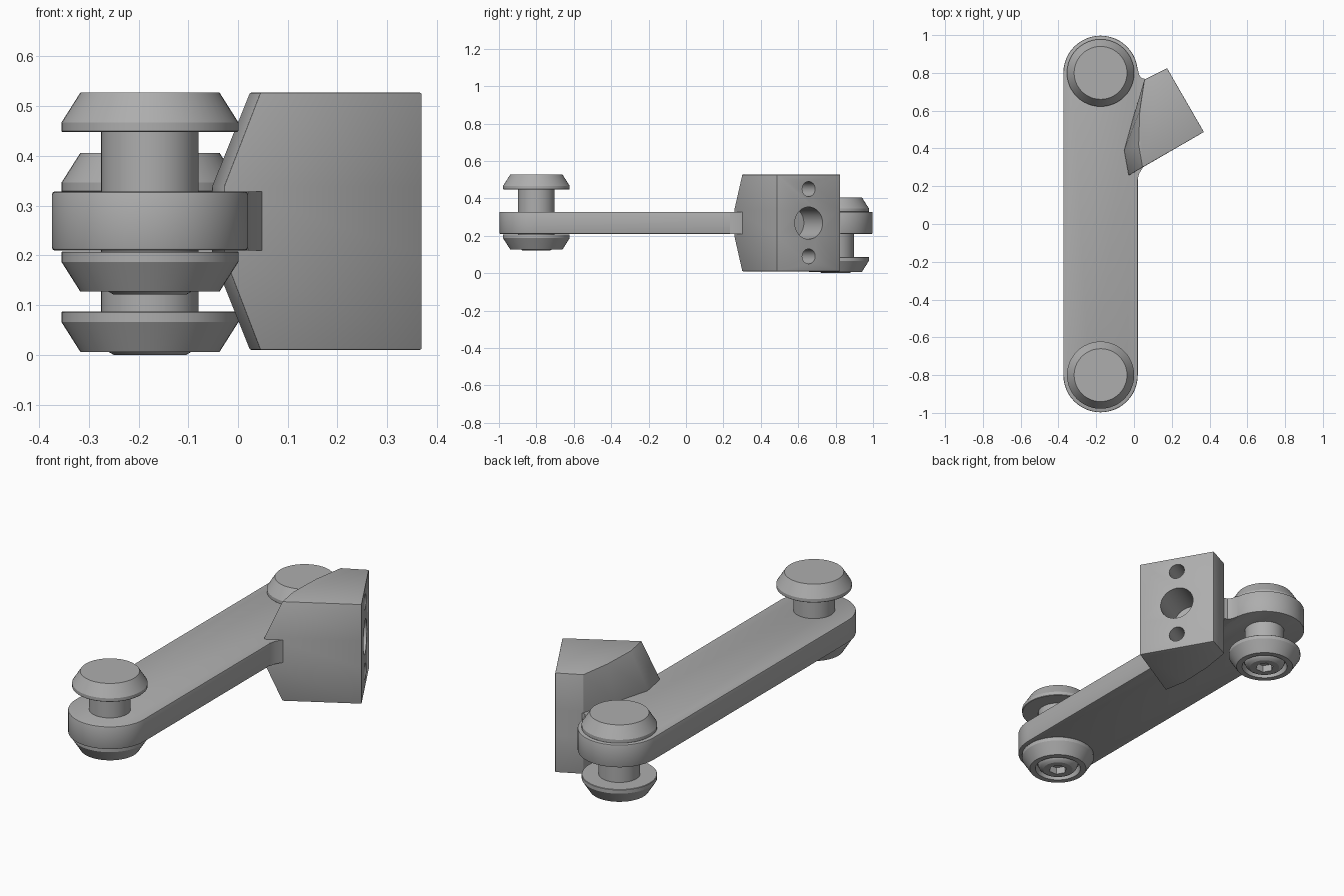
import bpy, bmesh, math
from mathutils import Vector, Matrix

cube = bpy.data.objects.get("Cube")
if cube:
    bpy.data.objects.remove(cube, do_unlink=True)

# One plain grey metal
grey = bpy.data.materials.new("metal_grey")
grey.use_nodes = True
colour = (0.42, 0.42, 0.42, 1)
grey.diffuse_color = colour
grey.node_tree.nodes["Principled BSDF"].inputs["Base Color"].default_value = colour

AXIS_X, END_Y = -0.177, 0.8
ARM_R, ARM_LOW, ARM_TOP = 0.197, 0.21, 0.328
SEGMENTS = 48


def add_object(name, bm):
    bmesh.ops.recalc_face_normals(bm, faces=bm.faces)
    mesh = bpy.data.meshes.new(name)
    bm.to_mesh(mesh)
    bm.free()
    mesh.materials.append(grey)
    obj = bpy.data.objects.new(name, mesh)
    bpy.context.collection.objects.link(obj)
    return obj


def loft(name, rings):
    """Skin a stack of equal-length rings and cap both ends."""
    bm = bmesh.new()
    loops = [[bm.verts.new(p) for p in ring] for ring in rings]
    n = len(loops[0])
    for low, high in zip(loops, loops[1:]):
        for i in range(n):
            j = (i + 1) % n
            bm.faces.new((low[i], low[j], high[j], high[i]))
    bm.faces.new(loops[0][::-1])
    bm.faces.new(loops[-1])
    return add_object(name, bm)


def prism(name, outline, low, high):
    return loft(name, [[(x, y, z) for x, y in outline] for z in (low, high)])


def lathe(name, profile, x, y, sides=SEGMENTS):
    """Turn a (radius, height) profile about a vertical axis."""
    turns = [2 * math.pi * i / sides for i in range(sides)]
    return loft(name, [[(x + r * math.cos(a), y + r * math.sin(a), z) for a in turns]
                       for r, z in profile])


def bake(obj):
    graph = bpy.context.evaluated_depsgraph_get()
    mesh = bpy.data.meshes.new_from_object(obj.evaluated_get(graph))
    obj.modifiers.clear()
    obj.data = mesh


def bevel(obj, width):
    mod = obj.modifiers.new("edge_round", "BEVEL")
    mod.width, mod.segments, mod.limit_method = width, 2, "ANGLE"
    mod.angle_limit = math.radians(35)
    bake(obj)


def cut(obj, cutter):
    mod = obj.modifiers.new("cut", "BOOLEAN")
    mod.operation, mod.solver, mod.object = "DIFFERENCE", "EXACT", cutter
    bake(obj)
    bpy.data.objects.remove(cutter, do_unlink=True)


# Round-ended arm
outline = []
for side, start in ((1, 0), (-1, math.pi)):
    for i in range(25):
        a = start + math.pi * i / 24
        outline.append((AXIS_X + ARM_R * math.cos(a), side * END_Y + ARM_R * math.sin(a)))
arm = prism("arm", outline, ARM_LOW, ARM_TOP)
bevel(arm, 0.005)

# Angled mounting block, tapering onto the arm above and below
face_a, face_b, back = (0.175, 0.825), (0.37, 0.487), (0.055, 0.765)
crest = [face_a, face_b, (0.045, 0.3), (0.024, 0.42), (0.03, 0.6), back]
foot = [face_a, face_b, (-0.028, 0.257), (-0.052, 0.39), (0.002, 0.585), back]
levels = ((crest, 0.01), (foot, ARM_LOW - 0.01), (foot, ARM_TOP + 0.01), (crest, 0.527))
block = loft("mounting_block", [[(x, y, z) for x, y in ring] for ring, z in levels])
bevel(block, 0.003)

# Bolt holes in the angled face
normal = Vector((math.cos(math.pi / 6), math.sin(math.pi / 6), 0))
centre = (Vector((*face_a, 0)) + Vector((*face_b, 0))) / 2
for height, radius in ((0.09, 0.04), (0.268, 0.086), (0.45, 0.04)):
    drill = lathe("drill", [(radius, -0.2), (radius, 0.05)], 0, 0, 32)
    turn = normal.to_track_quat("Z", "Y").to_matrix().to_4x4()
    drill.data.transform(Matrix.Translation(centre + Vector((0, 0, height))) @ turn)
    cut(block, drill)

# Blends where the block meets the sides of the arm
prism("front_blend", [(0.0, 0.23), (0.02, 0.235), (0.026, 0.265), (0.05, 0.304), (0.0, 0.32)],
      ARM_LOW, ARM_TOP)
prism("back_blend", [(0.06, 0.768), (0.04, 0.773), (0.027, 0.79), (0.019, 0.825),
                     (-0.03, 0.8), (0.0, 0.58), (0.055, 0.755)], ARM_LOW, ARM_TOP)

# Pins: each has a shaft, two coned heads and a socket screw underneath
for place, y, shift in (("front", -END_Y, 0), ("back", END_Y, -0.121)):
    top, low = 0.527 + shift, 0.127 + shift
    lathe(place + "_pin_shaft", [(0.098, low + 0.05), (0.098, top - 0.05)], AXIS_X, y)
    lathe(place + "_upper_head", [(0.105, top - 0.079), (0.176, top - 0.079), (0.178, top - 0.077),
                                  (0.178, top - 0.06), (0.14, top)], AXIS_X, y)
    lathe(place + "_lower_head", [(0.105, low + 0.033), (0.112, low), (0.14, low),
                                  (0.178, low + 0.06), (0.178, low + 0.079),
                                  (0.176, low + 0.081), (0.09, low + 0.081)], AXIS_X, y)
    screw = lathe(place + "_socket_screw", [(0.1, low + 0.05), (0.1, low + 0.024),
                                            (0.094, low + 0.01), (0.085, low + 0.001),
                                            (0.073, low - 0.006)], AXIS_X, y)
    cut(screw, lathe("hex_key", [(0.045, low - 0.03), (0.045, low + 0.03)], AXIS_X, y, 6))

# Smooth the round surfaces, keep edges crisp
bpy.ops.object.select_all(action="DESELECT")
for obj in bpy.context.scene.objects:
    if obj.type == "MESH":
        obj.select_set(True)
        bpy.context.view_layer.objects.active = obj
bpy.ops.object.shade_smooth_by_angle(angle=math.radians(25))
